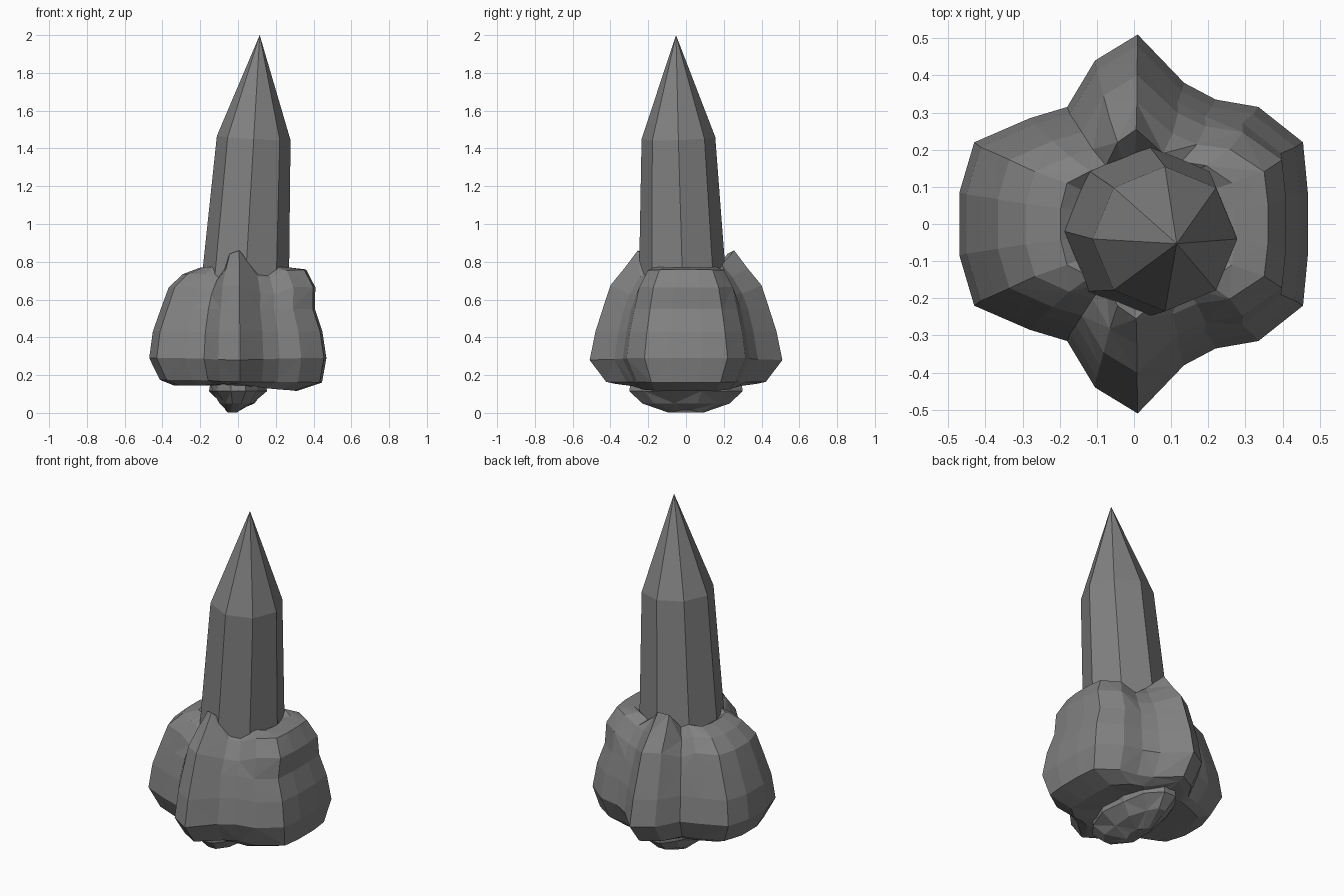
import bpy, bmesh, math

if "Cube" in bpy.data.objects:
    bpy.data.objects.remove(bpy.data.objects["Cube"])

stone = bpy.data.materials.new("grey stone")
stone.diffuse_color = (0.22, 0.22, 0.22, 1)
stone.use_nodes = True
stone.node_tree.nodes["Principled BSDF"].inputs["Base Color"].default_value = stone.diffuse_color


def make(name, bm):
    bmesh.ops.recalc_face_normals(bm, faces=bm.faces)
    me = bpy.data.meshes.new(name)
    bm.to_mesh(me)
    bm.free()
    me.materials.append(stone)
    ob = bpy.data.objects.new(name, me)
    bpy.context.collection.objects.link(ob)
    return ob


def loft(name, rings):
    """Skin rings of points with triangles, alternating the diagonals."""
    bm = bmesh.new()
    loops = [[bm.verts.new(p) for p in ring] for ring in rings]
    for i in range(len(loops) - 1):
        a, b = loops[i], loops[i + 1]
        for k in range(len(a)):
            n = (k + 1) % len(a)
            if (i + k) % 2:
                bm.faces.new((a[k], a[n], b[k]))
                bm.faces.new((b[k], a[n], b[n]))
            else:
                bm.faces.new((a[k], a[n], b[n]))
                bm.faces.new((a[k], b[n], b[k]))
    bm.faces.new(loops[0])
    bm.faces.new(loops[-1])
    return make(name, bm)


# leaning eight-sided crystal with a pointed tip
bm = bmesh.new()
prev = None
for z, r in ((0.3, 0.25), (1.455, 0.195)):
    cx, cy = 0.0585 * z - 0.002, -0.029 * z + 0.002
    ring = []
    for k in range(8):
        c, s = math.cos(k * math.pi / 4), math.sin(k * math.pi / 4)
        ring.append(bm.verts.new((cx + r * c, cy + r * s, z + r * (0.029 * s - 0.0585 * c))))
    if prev:
        for k in range(8):
            bm.faces.new((prev[k], prev[k - 7], ring[k - 7], ring[k]))
    else:
        bm.faces.new(ring)
    prev = ring
tip = bm.verts.new((0.115, -0.053, 2.0))
for k in range(8):
    bm.faces.new((prev[k], prev[k - 7], tip))
make("crystal", bm)

# lobed outline of the rock: right side to left side, then mirrored to the front
half = [(0.468, 0.085), (0.455, 0.22), (0.335, 0.315), (0.22, 0.335), (0.135, 0.38),
        (0.01, 0.51), (-0.105, 0.44), (-0.18, 0.315), (-0.28, 0.285), (-0.43, 0.22),
        (-0.47, 0.085)]
outline = half + [(x, -y) for x, y in reversed(half)]

# height, scale of left / right / depth, lift of front and back, lift of right side
levels = [
    (0.15, 0.30, 0.30, 0.50, -0.01, 0.0), (0.145, 0.72, 0.66, 0.74, 0.01, -0.03),
    (0.175, 0.88, 0.95, 0.83, -0.01, -0.015), (0.29, 1.0, 1.0, 1.0, -0.01, 0.0),
    (0.43, 0.96, 0.955, 0.94, 0.0, 0.0), (0.55, 0.87, 0.87, 0.865, 0.0, 0.0),
    (0.665, 0.78, 0.875, 0.785, 0.01, 0.0), (0.735, 0.62, 0.77, 0.64, 0.03, 0.025),
    (0.77, 0.42, 0.58, 0.50, 0.09, 0.0), (0.72, 0.25, 0.33, 0.34, 0.03, 0.0)]
rings = []
for z, left, right, depth, lift, lift_r in levels:
    ring = []
    for x, y in outline:
        r = math.hypot(x, y)
        front = (abs(y) / r) ** 8
        side = max(0, x / r)
        # grooves between the lobes fall away at the top
        groove = 0.04 if z > 0.6 and 0.13 < abs(x) < 0.23 else 0
        ring.append((x * (right if x > 0 else left), y * depth,
                     z + lift * front + lift_r * side - groove))
    rings.append(ring)
loft("rock", rings)

# knobbly underside: z, x centre, half width, half depth
rings = []
for j, (z, cx, w, d) in enumerate([(0.015, -0.03, 0.035, 0.10), (0.05, -0.005, 0.09, 0.24),
                                   (0.115, 0.0, 0.15, 0.31), (0.22, 0.0, 0.15, 0.30)]):
    ring = []
    for k in range(12):
        a = (k + 0.5) * math.pi / 6
        dip = -0.012 if j == 0 and abs(math.sin(a)) > 0.5 else 0
        bump = 1.06 if (k + j) % 2 else 0.94
        ring.append((cx + w * bump * math.cos(a), d * math.sin(a), z + dip))
    rings.append(ring)
loft("underside_knob", rings)
